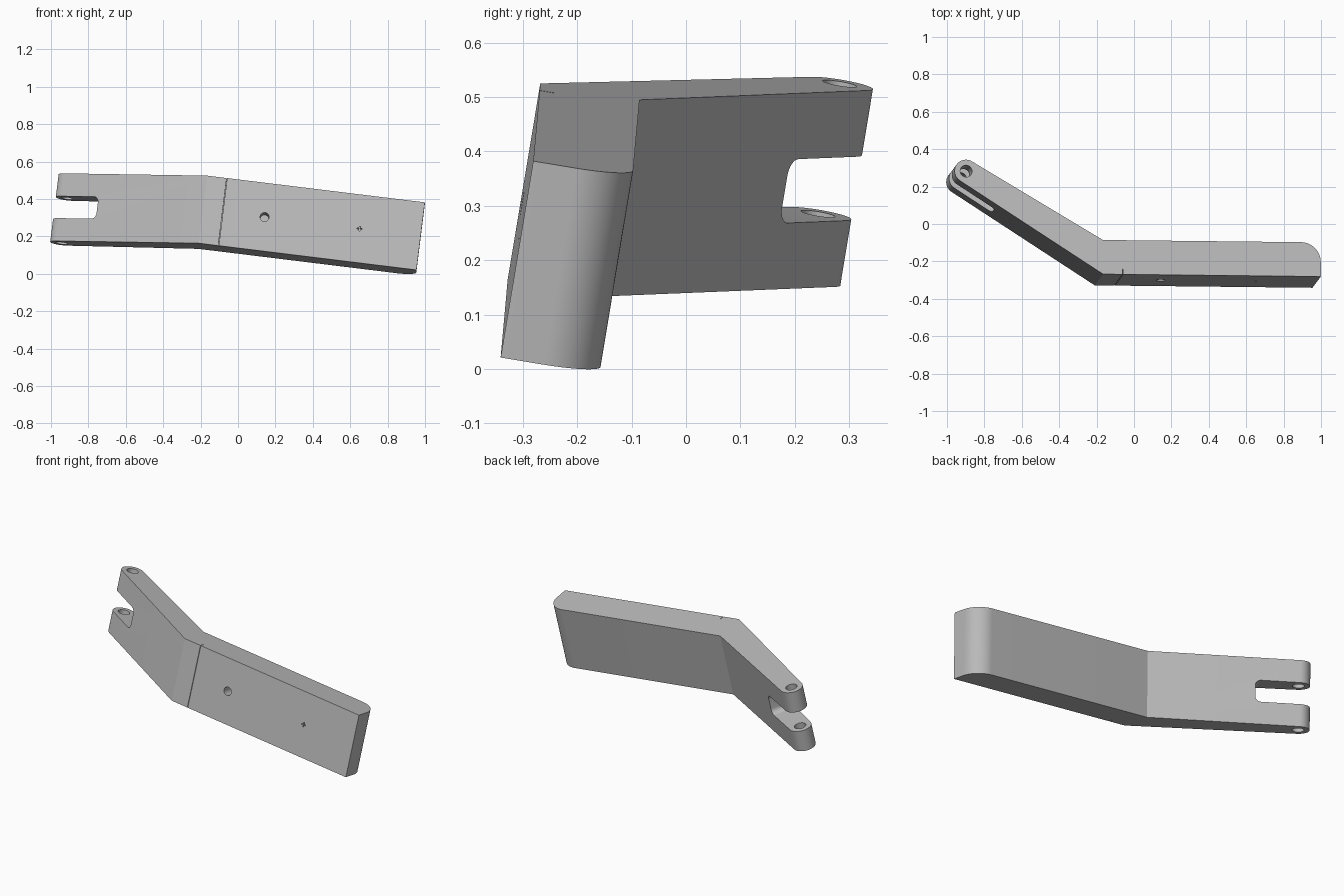
import bpy, bmesh, math
from mathutils import Vector, Matrix

if "Cube" in bpy.data.objects:
    bpy.data.objects.remove(bpy.data.objects["Cube"])

HEIGHT = 0.369      # extrusion height of the bar
THICK = 0.185       # thickness of the straight half
LENGTH = 1.173      # straight half, from bend to end
CORNER = 0.105      # rounded back corner of the straight end
PIVOT = Vector((-0.733, 0.55))
PIVOT_R = 0.062

# Tilted part frame: u along the straight half, v through it, n up its height
u = Vector((0.9928, -0.011, -0.1218)).normalized()
n = Vector((0.122, 0.1627, 0.979))
n = (n - u * n.dot(u)).normalized()
v = n.cross(u)
frame = Matrix.Translation((-0.165, -0.268, 0.525)) @ Matrix((u, v, n)).transposed().to_4x4()

grey = bpy.data.materials.new("plain grey")
grey.use_nodes = True
colour = (0.5, 0.5, 0.5, 1)
grey.diffuse_color = colour
grey.node_tree.nodes["Principled BSDF"].inputs["Base Color"].default_value = colour


def arc(centre, radius, start, end, steps):
    return [Vector((centre[0] + radius * math.cos(a), centre[1] + radius * math.sin(a)))
            for a in (start + (end - start) * i / steps for i in range(steps + 1))]


def prism(name, outline, low, high, place=Matrix()):
    """Extrude a flat outline between two heights, inside the part frame."""
    bm = bmesh.new()
    base = bm.faces.new([bm.verts.new((p[0], p[1], low)) for p in outline])
    top = bmesh.ops.extrude_face_region(bm, geom=[base])["geom"]
    bmesh.ops.translate(bm, vec=(0, 0, high - low),
                        verts=[g for g in top if isinstance(g, bmesh.types.BMVert)])
    bmesh.ops.recalc_face_normals(bm, faces=bm.faces)
    bm.transform(frame @ place)
    mesh = bpy.data.meshes.new(name)
    bm.to_mesh(mesh)
    bm.free()
    mesh.materials.append(grey)
    obj = bpy.data.objects.new(name, mesh)
    bpy.context.collection.objects.link(obj)
    return obj


def rectangle(x0, y0, x1, y1):
    return [(x0, y0), (x1, y0), (x1, y1), (x0, y1)]


def tangent_angle(corner, side):
    """Angle on the pivot circle where a line from the corner touches it."""
    d = corner - PIVOT
    return math.atan2(d.y, d.x) + side * math.acos(PIVOT_R / d.length)


# Bent bar: straight half with one rounded corner, other half tapering to the pivot
front_bend, back_bend = Vector((0, 0)), Vector((0, THICK))
a0 = tangent_angle(back_bend, 1)
a1 = tangent_angle(front_bend, -1) + 2 * math.pi
outline = [front_bend, Vector((LENGTH, 0))]
outline += arc((LENGTH - CORNER, THICK - CORNER), CORNER, 0, math.pi / 2, 20)
outline += [back_bend] + arc(PIVOT, PIVOT_R, a0, a1, 32)
bar = prism("bent_bar", outline, -HEIGHT, 0)

cutters = []

# Pivot hole through both prongs
cutters.append(prism("pivot_hole_cutter", arc(PIVOT, 0.032, 0, math.tau * 31 / 32, 31),
                     -HEIGHT - 0.1, 0.1))

# Fork slot with filleted inner corners, cut across the tapered half
angle = math.radians(180 - 32)
along = Vector((math.cos(angle), math.sin(angle), 0))
across = Vector((0, 0, 1)).cross(along)
slot_place = Matrix.Translation((PIVOT.x, PIVOT.y, -HEIGHT / 2)) @ \
    Matrix((along, Vector((0, 0, 1)), -across)).transposed().to_4x4()
half, back, fillet = 0.06, -0.238, 0.03
slot = [(0.2, -half), (0.2, half)]
slot += arc((back + fillet, half - fillet), fillet, math.pi / 2, math.pi, 8)
slot += arc((back + fillet, fillet - half), fillet, math.pi, math.pi * 1.5, 8)
cutters.append(prism("fork_slot_cutter", slot, -0.3, 0.3, slot_place))

# Thin score line beside the bend
cutters.append(prism("score_line_cutter", rectangle(0.105, -0.02, 0.108, 0.028),
                     -HEIGHT - 0.1, 0.1))


# Blind hole and small cross mark in the front face
def on_front(x):
    return Matrix.Translation((x, 0, -HEIGHT / 2)) @ Matrix.Rotation(math.pi / 2, 4, 'X')


cutters.append(prism("front_hole_cutter", arc((0, 0), 0.024, 0, math.tau * 31 / 32, 31),
                     -0.08, 0.05, on_front(0.332)))
w, r = 0.003, 0.013
quarter = [Vector((w, w)), Vector((w, r)), Vector((-w, r))]
cross = [Matrix.Rotation(math.pi / 2 * i, 2) @ p for i in range(4) for p in quarter]
cutters.append(prism("cross_mark_cutter", cross, -0.015, 0.05, on_front(0.844)))

# Apply the cuts and drop the cutters
for cutter in cutters:
    cutter.hide_render = True
    mod = bar.modifiers.new(cutter.name, 'BOOLEAN')
    mod.operation = 'DIFFERENCE'
    mod.solver = 'EXACT'
    mod.object = cutter
bpy.context.view_layer.update()
cut_mesh = bpy.data.meshes.new_from_object(bar.evaluated_get(bpy.context.evaluated_depsgraph_get()))
bar.modifiers.clear()
bar.data = cut_mesh
for cutter in cutters:
    bpy.data.objects.remove(cutter)

bpy.ops.object.select_all(action='DESELECT')
bar.select_set(True)
bpy.context.view_layer.objects.active = bar
bpy.ops.object.shade_smooth_by_angle(angle=math.radians(25))
